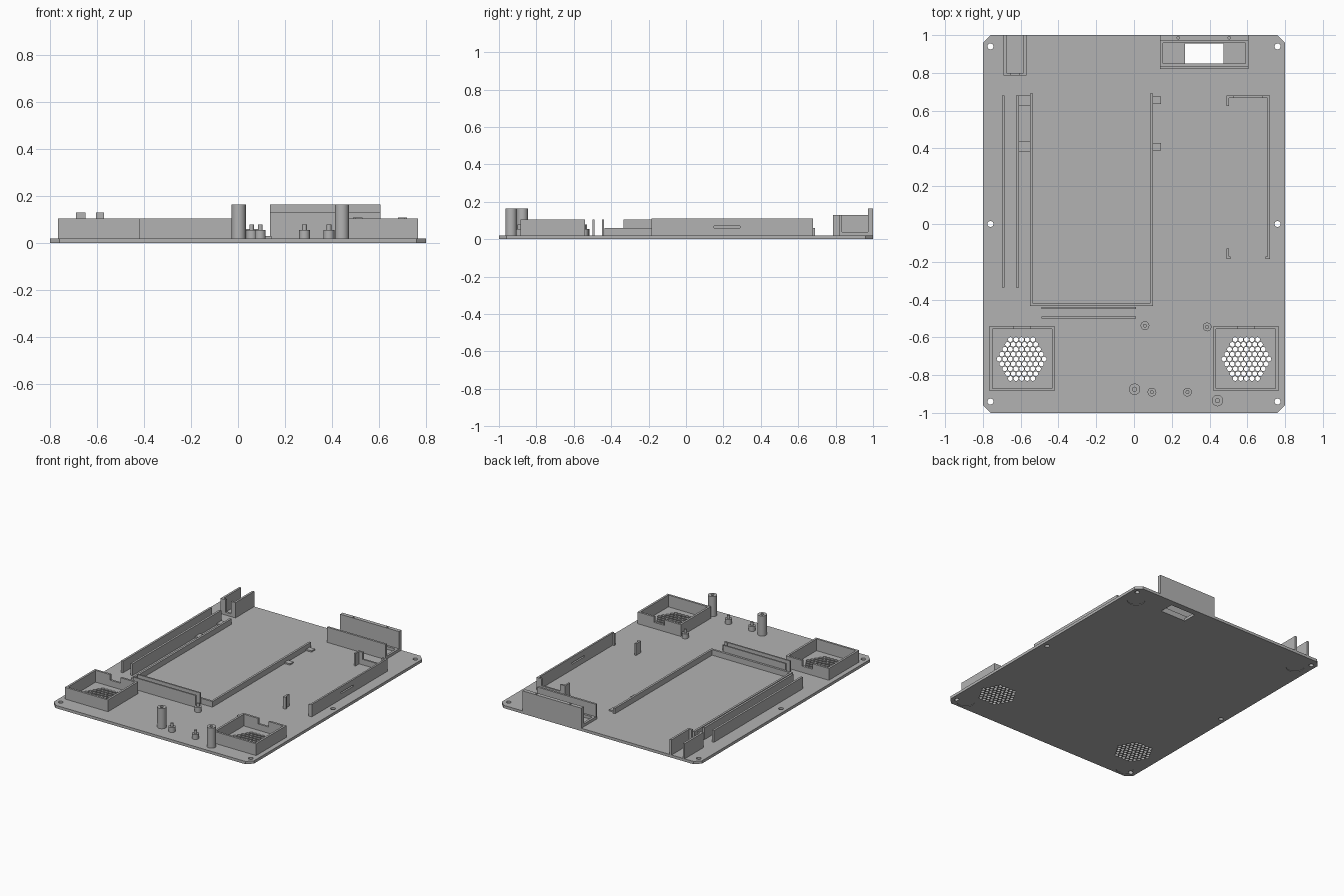
import bpy, bmesh, math
from mathutils import Matrix, Vector

old = bpy.data.objects.get("Cube")
if old:
    bpy.data.objects.remove(old)

grey = bpy.data.materials.new("plain grey")
grey.use_nodes = True
COLOUR = (0.45, 0.45, 0.45, 1)
grey.diffuse_color = COLOUR
grey.node_tree.nodes["Principled BSDF"].inputs["Base Color"].default_value = COLOUR

T = 0.02      # floor thickness
W = 0.015     # wall thickness
H = 0.105     # usual wall height


def add_box(bm, x0, x1, y0, y1, z0, z1):
    size = Vector((x1 - x0, y1 - y0, z1 - z0))
    mid = Vector((x0 + x1, y0 + y1, z0 + z1)) / 2
    bmesh.ops.create_cube(bm, size=1, matrix=Matrix.Translation(mid) @ Matrix.Diagonal(size).to_4x4())


def add_cyl(bm, x, y, r, z0, z1, n=24):
    bmesh.ops.create_cone(bm, cap_ends=True, segments=n, radius1=r, radius2=r, depth=z1 - z0,
                          matrix=Matrix.Translation((x, y, (z0 + z1) / 2)))


def finish(name, bm):
    mesh = bpy.data.meshes.new(name)
    bm.to_mesh(mesh)
    bm.free()
    mesh.materials.append(grey)
    ob = bpy.data.objects.new(name, mesh)
    bpy.context.collection.objects.link(ob)
    return ob


def boxes(name, *items):
    bm = bmesh.new()
    for item in items:
        add_box(bm, *item)
    return finish(name, bm)


def cut(ob, bm):
    cutter = finish(ob.name + "_cutter", bm)
    cutter.hide_render = True
    mod = ob.modifiers.new("cut", "BOOLEAN")
    mod.operation, mod.solver, mod.object = "DIFFERENCE", "EXACT", cutter
    bpy.context.view_layer.objects.active = ob
    bpy.ops.object.modifier_apply(modifier=mod.name)
    bpy.data.objects.remove(cutter)


def smooth(ob):
    bpy.ops.object.select_all(action="DESELECT")
    ob.select_set(True)
    bpy.context.view_layer.objects.active = ob
    bpy.ops.object.shade_smooth_by_angle(angle=math.radians(35))


# Base plate with chamfered corners
bm = bmesh.new()
c = 0.04
outline = []
for sx, sy in ((1, 1), (-1, 1), (-1, -1), (1, -1)):
    pair = [(sx * 0.8, sy * (1 - c)), (sx * (0.8 - c), sy)]
    outline += pair if sx * sy > 0 else pair[::-1]
face = bm.faces.new([bm.verts.new((x, y, 0)) for x, y in outline])
up = bmesh.ops.extrude_face_region(bm, geom=[face])["geom"]
bmesh.ops.translate(bm, vec=(0, 0, T), verts=[v for v in up if isinstance(v, bmesh.types.BMVert)])
bmesh.ops.recalc_face_normals(bm, faces=bm.faces)
base = finish("base_plate", bm)

# Speaker grilles, screw holes and window through the plate
bm = bmesh.new()
pitch = 0.0298
for sx in (-1, 1):
    for row in range(-4, 5):
        count = 9 - abs(row)
        for i in range(count):
            add_cyl(bm, sx * 0.595 + (i - (count - 1) / 2) * pitch,
                    -0.715 + row * pitch * 0.866, 0.0128, -0.1, 0.1, 12)
    for y in (-0.94, 0, 0.94):
        add_cyl(bm, sx * 0.76, y, 0.016, -0.1, 0.1, 20)
add_box(bm, 0.27, 0.475, 0.85, 0.955, -0.1, 0.1)
cut(base, bm)

# Shallow foot recesses underneath
bm = bmesh.new()
for sx in (-1, 1):
    for y in (-0.925, 0.85):
        add_cyl(bm, sx * 0.695, y, 0.06, -0.1, 0.004, 32)
cut(base, bm)

# Speaker boxes with a notch in the rear wall
for side, sx in (("right", -1), ("left", 1)):
    cx, r = sx * 0.5925, 0.1725
    y0, y1, n = -0.885, -0.54, 0.042
    boxes(side + "_speaker_box",
          (cx - r, cx - r + W, y0, y1, T, H), (cx + r - W, cx + r, y0, y1, T, H),
          (cx - r + W, cx + r - W, y0, y0 + W, T, H),
          (cx - r + W, cx - n, y1 - W, y1, T, H), (cx + n, cx + r - W, y1 - W, y1, T, H),
          (cx - n, cx + n, y1 - W, y1, T, 0.065))

# Long side rails
for name, x in (("outer_rail", -0.7), ("inner_rail", -0.625)):
    boxes(name, (x, x + W, -0.335, 0.68, T, H))

# Low board frame, open at the back, with side tabs
boxes("board_frame", (-0.55, -0.55 + W, -0.435, 0.69, T, 0.06),
      (0.085, 0.1, -0.435, 0.69, T, 0.06),
      (-0.55 + W, 0.085, -0.435, -0.42, T, 0.06))
for i, y in enumerate((0.655, 0.41)):
    boxes("left_tab_%d" % i, (0.1, 0.143, y - 0.02, y + 0.02, T, 0.03))
    boxes("right_tab_%d" % i, (-0.61, -0.55, y - 0.028, y + 0.028, T, 0.03))

# Card slot walls
for name, y in (("card_wall_rear", -0.45), ("card_wall_front", -0.5)):
    boxes(name, (-0.49, 0.01, y, y + 0.011, T, H))

# Battery frame with hooked corners and a slit in the long wall
long_wall = boxes("battery_long_wall", (0.707, 0.72, -0.185, 0.68, T, 0.11))
bm = bmesh.new()
add_box(bm, 0.69, 0.74, 0.15, 0.29, 0.06, 0.07)
cut(long_wall, bm)
boxes("battery_rear_wall", (0.502, 0.707, 0.667, 0.68, T, 0.06))
boxes("battery_rear_hook", (0.49, 0.502, 0.625, 0.68, T, 0.11),
      (0.502, 0.53, 0.667, 0.68, 0.06, 0.11), (0.68, 0.707, 0.667, 0.68, 0.06, 0.11))
boxes("battery_front_hook", (0.49, 0.502, -0.185, -0.13, T, H),
      (0.502, 0.512, -0.185, -0.173, T, H))
boxes("battery_front_lip", (0.695, 0.707, -0.185, -0.173, T, H))

# Rear socket bracket: two walls and a framed floor
x0, x1 = 0.137, 0.607
wall = boxes("socket_rear_wall", (x0, x1, 0.972, 1, T, 0.165))
bm = bmesh.new()
for x in (0.235, 0.505):
    add_cyl(bm, x, 0.986, 0.007, 0.1, 0.2, 12)
cut(wall, bm)
boxes("socket_front_wall", (x0, x1, 0.82, 0.835, T, 0.13))
boxes("socket_floor_frame", (x0, x0 + 0.017, 0.835, 0.972, T, 0.04),
      (x1 - 0.017, x1, 0.835, 0.972, T, 0.04),
      (x0 + 0.017, x1 - 0.017, 0.835, 0.85, T, 0.04),
      (x0 + 0.017, x1 - 0.017, 0.957, 0.972, T, 0.04))

# Small rear bracket with a slotted front
boxes("small_bracket", (-0.69, -0.69 + W, 0.785, 1, T, 0.13), (-0.57 - W, -0.57, 0.785, 1, T, 0.13),
      (-0.69 + W, -0.65, 0.785, 0.8, T, 0.13), (-0.605, -0.57 - W, 0.785, 0.8, T, 0.13),
      (-0.65, -0.605, 0.785, 0.8, T, 0.04))

# Tall hollow standoffs
for i, (x, y) in enumerate(((0.003, -0.875), (0.442, -0.935))):
    bm = bmesh.new()
    add_cyl(bm, x, y, 0.03, T, 0.165, 32)
    post = finish("tall_standoff_%d" % i, bm)
    bm = bmesh.new()
    add_cyl(bm, x, y, 0.011, 0.06, 0.3, 20)
    cut(post, bm)
    smooth(post)

# Short standoffs with locating pins
for i, (x, y) in enumerate(((0.095, -0.89), (0.283, -0.89), (0.058, -0.538), (0.387, -0.545))):
    bm = bmesh.new()
    add_cyl(bm, x, y, 0.023, T, 0.055)
    add_cyl(bm, x, y, 0.01, 0.055, 0.08, 16)
    smooth(finish("pin_standoff_%d" % i, bm))
